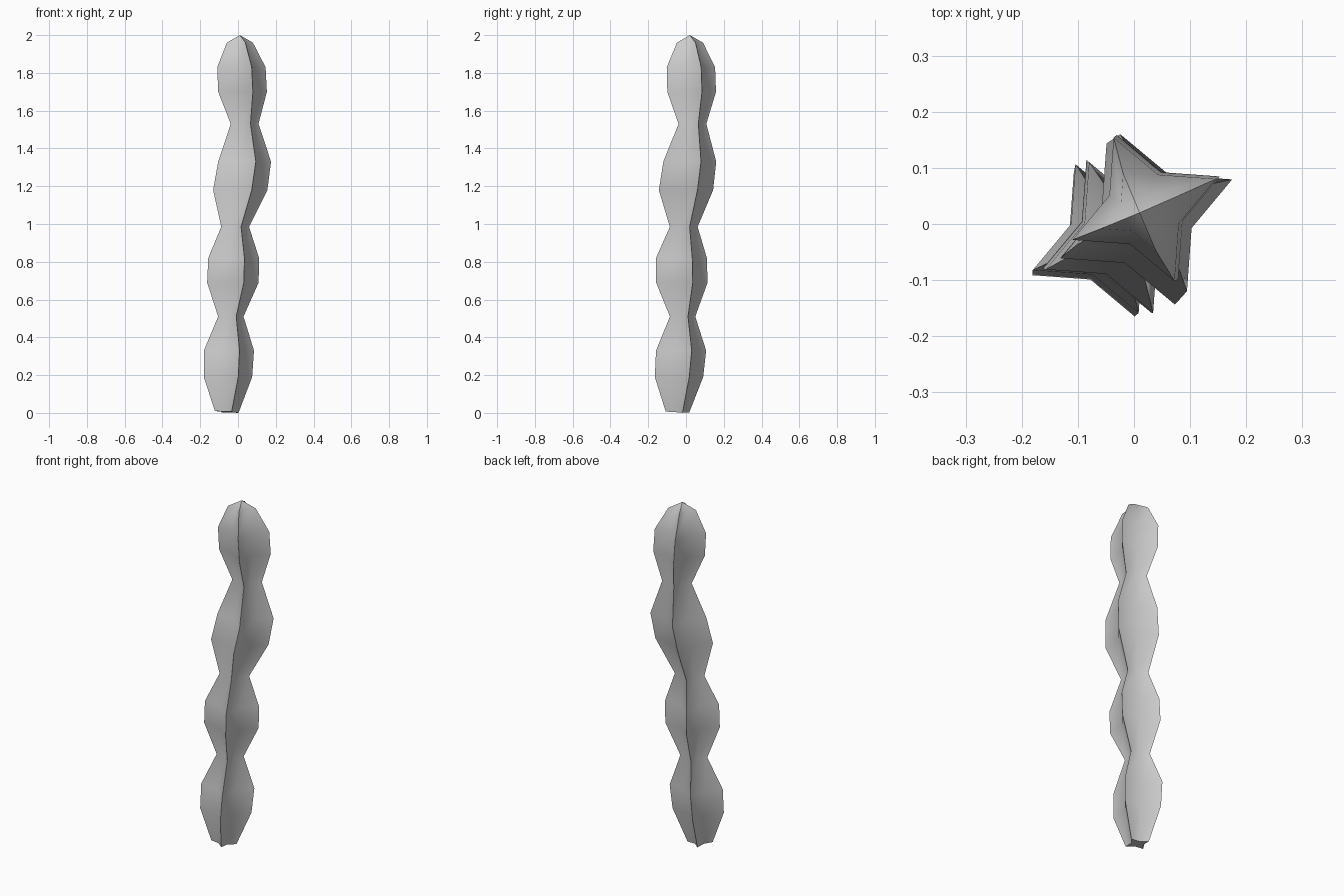
import bpy, bmesh
from math import cos, sin, radians

if "Cube" in bpy.data.objects:
    bpy.data.objects.remove(bpy.data.objects["Cube"])

# Stem rings: height, centre x, centre y, rib tip radius
RINGS = [
    (0.005, -0.06, -0.045, 0.068), (0.19, -0.053, -0.037, 0.139),
    (0.33, -0.048, -0.026, 0.144), (0.51, -0.038, -0.018, 0.073),
    (0.69, -0.027, -0.022, 0.148), (0.82, -0.023, -0.024, 0.146),
    (0.985, -0.015, -0.012, 0.08), (1.18, 0.012, 0.0, 0.156),
    (1.33, 0.035, 0.02, 0.152), (1.53, 0.035, 0.034, 0.08),
    (1.70, 0.024, 0.03, 0.14), (1.83, 0.018, 0.026, 0.139),
    (1.96, 0.01, 0.021, 0.075),
]
RIBS, TURN, VALLEY = 4, 23, 0.48

bm = bmesh.new()

# Four-pointed star cross-sections
loops = []
for i, (z, cx, cy, r) in enumerate(RINGS):
    loop = []
    for k in range(RIBS * 2):
        a = radians(TURN + k * 180 / RIBS)
        rad = r * (VALLEY if k % 2 else 1)
        dx, dy = rad * cos(a), rad * sin(a)
        tilt = -0.055 * (dx + dy) if i == 0 else 0
        loop.append(bm.verts.new((cx + dx, cy + dy, z + tilt)))
    loops.append(loop)

# Ribbed sides
n = RIBS * 2
for lo, hi in zip(loops, loops[1:]):
    for k in range(n):
        j = (k + 1) % n
        bm.faces.new((lo[k], lo[j], hi[j], hi[k]))

# Pointed crown and base cap
tip = bm.verts.new((0.01, 0.02, 2.0))
base = bm.verts.new((-0.06, -0.045, 0.005))
for k in range(n):
    j = (k + 1) % n
    bm.faces.new((loops[-1][k], loops[-1][j], tip))
    bm.faces.new((loops[0][j], loops[0][k], base))
bmesh.ops.recalc_face_normals(bm, faces=bm.faces)

mesh = bpy.data.meshes.new("cactus_stem")
bm.to_mesh(mesh)
bm.free()
stem = bpy.data.objects.new("cactus_stem", mesh)
bpy.context.collection.objects.link(stem)

# Smooth sides with crisp rib edges
bpy.context.view_layer.objects.active = stem
stem.select_set(True)
bpy.ops.object.shade_smooth_by_angle(angle=radians(60))
